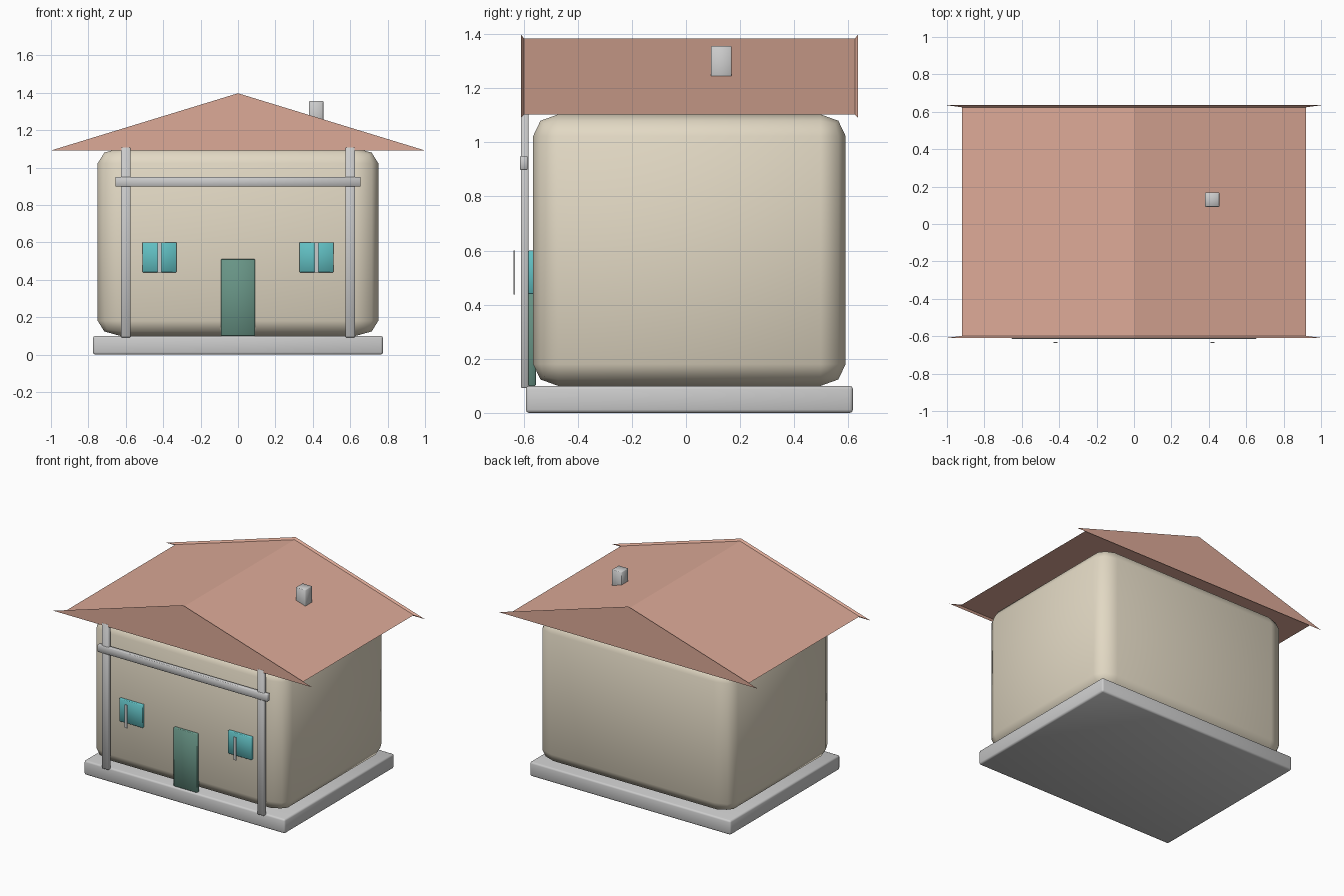
import bpy, bmesh, math

if "Cube" in bpy.data.objects:
    bpy.data.objects.remove(bpy.data.objects["Cube"])


def material(name, rgb):
    m = bpy.data.materials.new(name)
    m.diffuse_color = (*rgb, 1)
    m.use_nodes = True
    m.node_tree.nodes["Principled BSDF"].inputs["Base Color"].default_value = m.diffuse_color
    return m


CREAM = material("cream_plaster", (0.76, 0.69, 0.55))
TERRACOTTA = material("terracotta", (0.72, 0.40, 0.31))
GREEN = material("green_paint", (0.14, 0.30, 0.24))
TEAL = material("teal_glass", (0.12, 0.52, 0.54))


def finish(name, bm, mat=None):
    bmesh.ops.recalc_face_normals(bm, faces=bm.faces)
    me = bpy.data.meshes.new(name)
    bm.to_mesh(me)
    bm.free()
    ob = bpy.data.objects.new(name, me)
    bpy.context.collection.objects.link(ob)
    if mat:
        me.materials.append(mat)
    return ob


def smooth(ob, degrees):
    bpy.ops.object.select_all(action='DESELECT')
    ob.select_set(True)
    bpy.context.view_layer.objects.active = ob
    bpy.ops.object.shade_smooth_by_angle(angle=math.radians(degrees))


def box(name, xs, ys, zs, mat=None, unit_bevel=0, bevel=0, segments=2):
    """Box between limits; unit_bevel is applied before scaling, bevel after."""
    bm = bmesh.new()
    bmesh.ops.create_cube(bm, size=1)

    def round_edges(width):
        if width:
            bmesh.ops.bevel(bm, geom=bm.edges[:], offset=width, segments=segments,
                            profile=0.5, affect='EDGES')
    round_edges(unit_bevel)
    limits = (xs, ys, zs)
    for v in bm.verts:
        for i, (a, b) in enumerate(limits):
            v.co[i] = (a + b) / 2 + v.co[i] * (b - a)
    round_edges(bevel)
    ob = finish(name, bm, mat)
    if unit_bevel or bevel:
        smooth(ob, 60)
    return ob


# Foundation slab and rounded house body
box("foundation", (-0.775, 0.775), (-0.592, 0.617), (0, 0.1), bevel=0.012)
box("house_body", (-0.75, 0.75), (-0.565, 0.59), (0.1, 1.103), CREAM, unit_bevel=0.08)

# Gabled roof: a prism flaring out to a thin rim at each end
bm = bmesh.new()
stations = [(-0.609, 1.0, 1.091, 1.397), (-0.598, 0.92, 1.103, 1.383),
            (0.624, 0.92, 1.103, 1.383), (0.635, 1.0, 1.091, 1.397)]
rings = [[bm.verts.new(p) for p in ((-w, y, lo), (w, y, lo), (0, y, hi))]
         for y, w, lo, hi in stations]
for r, s in zip(rings, rings[1:]):
    for i in range(3):
        j = (i + 1) % 3
        bm.faces.new((r[i], r[j], s[j], s[i]))
bm.faces.new(rings[0])
bm.faces.new(rings[-1])
finish("roof", bm, TERRACOTTA)

# Chimney
box("chimney", (0.38, 0.456), (0.092, 0.168), (1.2, 1.356), bevel=0.003, segments=1)

# Door
box("door", (-0.091, 0.091), (-0.582, -0.555), (0.1, 0.51), GREEN, bevel=0.003, segments=1)

# Porch posts and windows, mirrored left and right
for side, s in (("left", -1), ("right", 1)):
    def span(centre, half):
        return (s * centre - half, s * centre + half)
    box(side + "_post", span(0.6, 0.026), (-0.61, -0.582), (0.092, 1.108),
        bevel=0.003, segments=1)
    box(side + "_window", span(0.42, 0.091), (-0.582, -0.555), (0.44, 0.6), TEAL,
        bevel=0.003, segments=1)
    box(side + "_window_bar", span(0.42, 0.01), (-0.637, -0.632), (0.438, 0.6))

# Porch crossbeam
box("porch_beam", (-0.656, 0.656), (-0.614, -0.585), (0.898, 0.949), bevel=0.003, segments=1)
